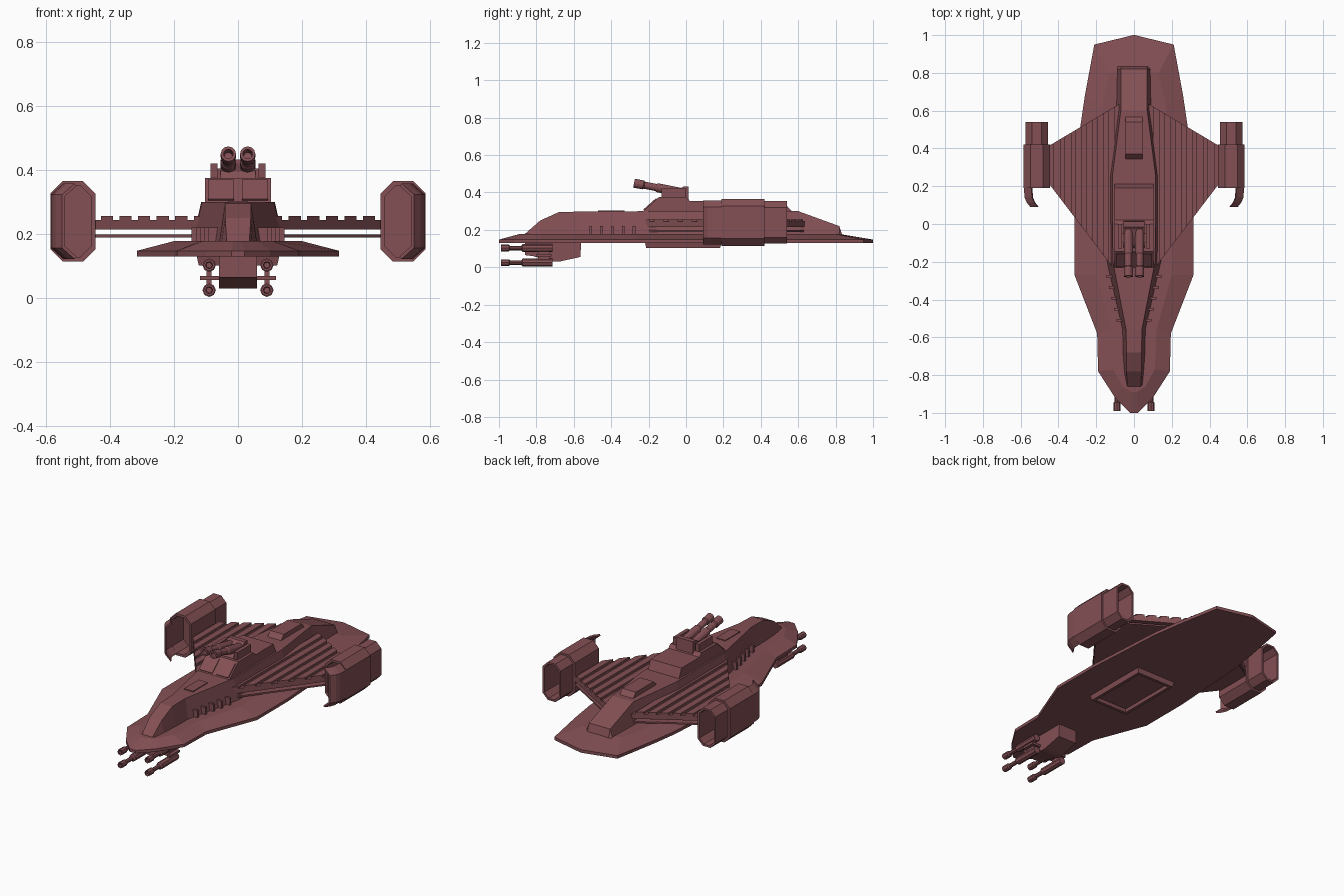
import bpy, bmesh, math
from mathutils import Vector

if "Cube" in bpy.data.objects:
    bpy.data.objects.remove(bpy.data.objects["Cube"])

# Single hull paint
paint = bpy.data.materials.new("dusty_maroon")
paint.use_nodes = True
COLOUR = (0.23, 0.08, 0.09, 1)
paint.diffuse_color = COLOUR
paint.node_tree.nodes["Principled BSDF"].inputs["Base Color"].default_value = COLOUR


def loft(name, rings):
    """Skin a chain of equal-length point rings and cap both ends."""
    bm = bmesh.new()
    vs = [[bm.verts.new(p) for p in r] for r in rings]
    n = len(rings[0])
    for a, b in zip(vs, vs[1:]):
        for i in range(n):
            j = (i + 1) % n
            bm.faces.new((a[i], a[j], b[j], b[i]))
    bm.faces.new(vs[0])
    bm.faces.new(vs[-1])
    bmesh.ops.recalc_face_normals(bm, faces=bm.faces)
    mesh = bpy.data.meshes.new(name)
    bm.to_mesh(mesh)
    bm.free()
    mesh.materials.append(paint)
    ob = bpy.data.objects.new(name, mesh)
    bpy.context.collection.objects.link(ob)
    return ob


def slab(name, outline, z0, z1):
    return loft(name, [[(x, y, z) for x, y in outline] for z in (z0, z1)])


def side_prism(name, profile, x0, x1):
    return loft(name, [[(x, y, z) for y, z in profile] for x in (x0, x1)])


def box(name, x0, x1, y0, y1, z0, z1):
    return slab(name, [(x0, y0), (x1, y0), (x1, y1), (x0, y1)], z0, z1)


def rod(name, start, end, stages, n=10):
    """Turned rod; each stage is (fraction along axis, radius)."""
    a, b = Vector(start), Vector(end)
    d = (b - a).normalized()
    u = Vector((1, 0, 0))
    v = d.cross(u)
    angles = [2 * math.pi * i / n for i in range(n)]
    return loft(name, [[a.lerp(b, t) + r * (u * math.cos(k) + v * math.sin(k)) for k in angles]
                       for t, r in stages])


def both_sides(half):
    """Close a half outline (first point near the tail) across the centre."""
    return half + [(-x, y) for x, y in reversed(half)]


# Main hull: flat underside, thin rim, bevelled deck
rim = [(0.004, 1), (0.21, 0.95), (0.26, 0.68), (0.285, 0.51), (0.315, 0.03), (0.315, -0.27),
       (0.195, -0.58), (0.19, -0.78), (0.1, -0.92), (0.02, -1)]
deck = [(0.003, 0.82), (0.13, 0.8), (0.17, 0.62), (0.18, 0.5), (0.2, 0.03), (0.2, -0.27),
        (0.12, -0.56), (0.11, -0.77), (0.06, -0.86), (0.015, -0.89)]
loft("main_hull", [[(x, y, z) for x, y in both_sides(o)]
                   for o, z in ((rim, 0.13), (rim, 0.148), (deck, 0.178))])

# Long superstructure: y, roof height, half roof width, half base width
stations = [(-0.865, 0.175, 0.035, 0.045), (-0.78, 0.25, 0.04, 0.053), (-0.68, 0.295, 0.04, 0.06),
            (-0.56, 0.298, 0.042, 0.062), (-0.2, 0.3, 0.112, 0.145), (0.25, 0.3, 0.115, 0.145),
            (0.6, 0.3, 0.07, 0.095), (0.82, 0.22, 0.07, 0.09), (0.835, 0.175, 0.07, 0.09)]
loft("superstructure", [[(-b, y, 0.165), (b, y, 0.165), (t, y, z), (-t, y, z)]
                        for y, z, t, b in stations])
box("roof_plate", -0.03, 0.03, -0.47, -0.33, 0.295, 0.304)
side_prism("rear_roof_block", [(0.34, 0.295), (0.37, 0.328), (0.54, 0.328), (0.57, 0.295)], -0.045, 0.045)

# Bridge deckhouse with two slanted window panels
side_prism("deckhouse", [(-0.235, 0.295), (-0.145, 0.375), (0, 0.375), (0.02, 0.355),
                         (0.19, 0.355), (0.215, 0.295)], -0.103, 0.103)
foot, head = Vector((0, -0.235, 0.295)), Vector((0, -0.145, 0.375))
out = Vector((0, -0.08, 0.09)).normalized() * 0.006
for s in (-1, 1):
    corners = [foot.lerp(head, t) + Vector((s * x, 0, 0))
               for x, t in ((0.012, 0.12), (0.094, 0.12), (0.094, 0.88), (0.012, 0.88))]
    loft("bridge_window", [corners, [c + out for c in corners]])

# Twin-barrel turret
side_prism("turret", [(-0.13, 0.37), (-0.11, 0.395), (-0.03, 0.42), (-0.015, 0.432),
                      (0.012, 0.432), (0.015, 0.355), (-0.1, 0.355)], -0.055, 0.055)
for s in (-1, 1):
    rod("turret_barrel", (s * 0.03, 0, 0.395), (s * 0.03, -0.278, 0.45),
        [(0, 0.024), (0.55, 0.024), (0.58, 0.019), (0.8, 0.019), (0.82, 0.024), (1, 0.024),
         (1, 0.015), (0.85, 0.013)], 12)
    x = s * 0.075
    box("turret_post", x - 0.011, x + 0.011, -0.13, 0.0, 0.37, 0.42)
    box("turret_pivot", min(s * 0.05, x), max(s * 0.05, x), -0.1, -0.05, 0.375, 0.405)


# Delta wings: ribbed upper slab and thin lower plate
def front_edge(x):
    return -0.22 + (x - 0.12) * 0.42 / 0.32


def rear_edge(x):
    return 0.64 - (x - 0.07) * 0.22 / 0.37


def strip(x0, x1, s):
    return [(s * x0, front_edge(x0)), (s * x1, front_edge(x1)),
            (s * x1, rear_edge(x1)), (s * x0, rear_edge(x0))]


for s in (-1, 1):
    slab("wing", strip(0.07, 0.448, s), 0.215, 0.244)
    slab("wing_lower_plate", strip(0.07, 0.448, s), 0.19, 0.199)
    for i in range(6):
        x = 0.1 + i * 0.058
        slab("wing_rib", strip(x, x + 0.038, s), 0.24, 0.256)


# Engine pods: hollow chamfered tubes with an inward-hooked outer lip
def octagon(s, y, inset):
    w, h, c = 0.07 - inset, 0.125 - inset, 0.038 - inset * 0.4
    pts = [(w - c, h), (w, h - c), (w, c - h), (w - c, -h),
           (c - w, -h), (-w, c - h), (-w, h - c), (c - w, h)]
    return [(s * (0.515 + x), y, 0.24 + z) for x, z in pts]


def lip(s, y, shift):
    outer = [(0.03, 0.118), (0.069, 0.083), (0.069, -0.083), (0.03, -0.118)]
    inner = [(0.024, -0.11), (0.059, -0.079), (0.059, 0.079), (0.024, 0.11)]
    return [(s * (0.515 + x - shift), y, 0.24 + z) for x, z in outer + inner]


for s in (-1, 1):
    loft("engine_pod", [octagon(s, y, i) for y, i in
                        ((0.3, 0.014), (0.19, 0.014), (0.19, 0), (0.42, 0), (0.42, 0.011),
                         (0.54, 0.011), (0.54, 0.022), (0.34, 0.022))])
    loft("engine_pod_lip", [lip(s, y, d) for y, d in ((0.2, 0), (0.14, 0.005), (0.115, 0.015), (0.09, 0.035))])

# Small ribs along the forward flanks
for s in (-1, 1):
    for i in range(5):
        y = -0.51 + i * 0.058
        x = 0.068 + (y + 0.56) * 0.23
        box("flank_rib", min(s * (x - 0.03), s * (x + 0.012)), max(s * (x - 0.03), s * (x + 0.012)),
            y - 0.007, y + 0.007, 0.17, 0.22)

# Chin pod with four guns on a cross bar
side_prism("chin_pod", [(-0.86, 0.135), (-0.86, 0.065), (-0.82, 0.06), (-0.71, 0.03),
                        (-0.68, 0.03), (-0.565, 0.055), (-0.56, 0.135)], -0.06, 0.06)
box("gun_cross_bar", -0.118, 0.118, -0.8, -0.72, 0.057, 0.07)
for s in (-1, 1):
    for z in (0.025, 0.103):
        x = s * 0.09
        rod("chin_gun", (x, -0.715, z), (x, -0.99, z),
            [(0, 0.021), (0.58, 0.021), (0.6, 0.012), (0.82, 0.012), (0.84, 0.018), (1, 0.018),
             (1, 0.011), (0.86, 0.009)], 8)
        box("gun_mount", x - 0.008, x + 0.008, -0.79, -0.73, min(z, 0.06), max(z, 0.067))

# Belly hatch: raised frame with a sunken panel
loft("belly_hatch", [[(-0.13 + d, -0.22 + d, z), (0.13 - d, -0.22 + d, z),
                      (0.13 - d, 0.19 - d, z), (-0.13 + d, 0.19 - d, z)]
                     for d, z in ((0, 0.135), (0.008, 0.102), (0.025, 0.102), (0.03, 0.12))])
